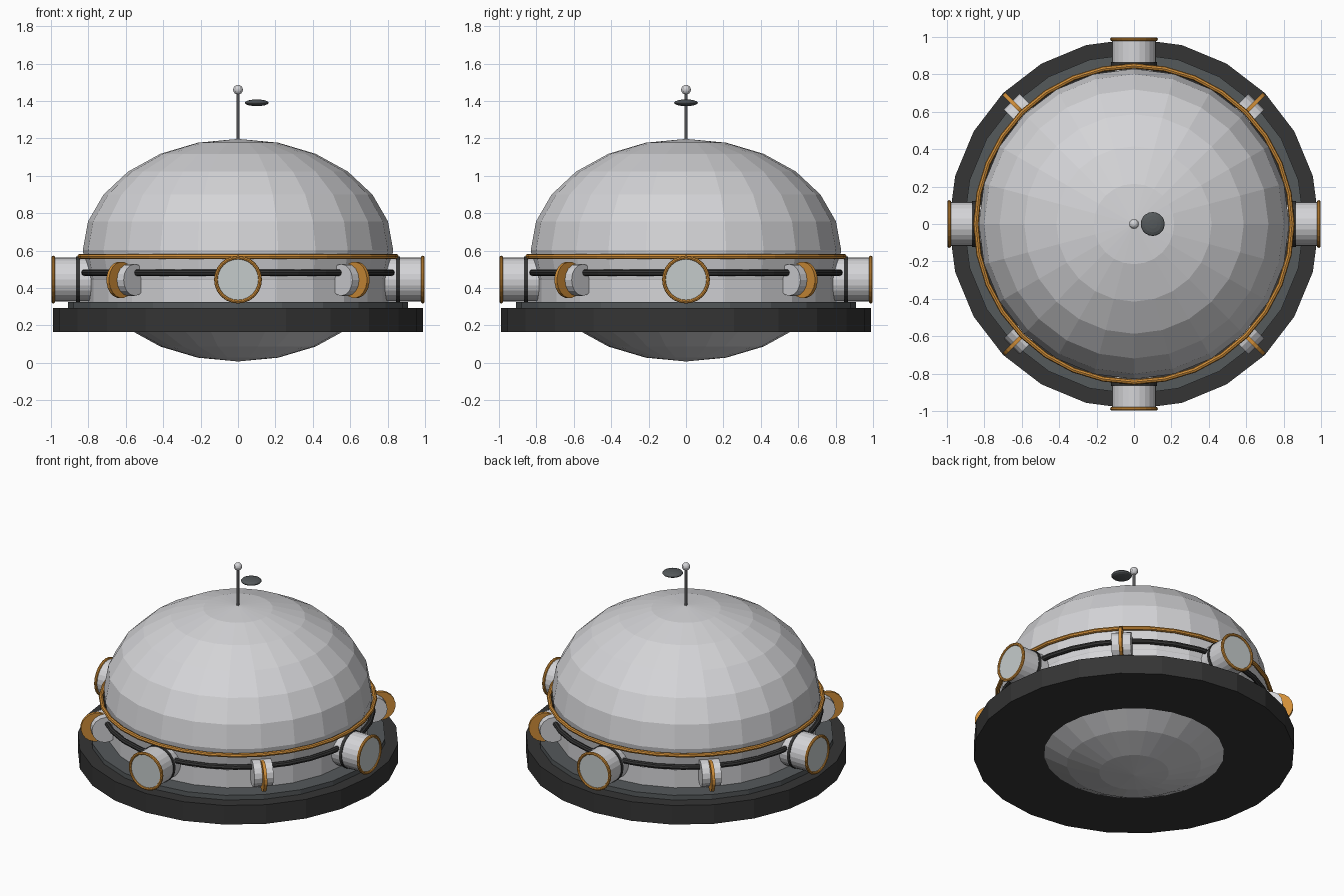
import bpy
from math import pi, sin, cos
from mathutils import Matrix, Vector

if "Cube" in bpy.data.objects:
    bpy.data.objects.remove(bpy.data.objects["Cube"])


def material(name, r, g, b):
    m = bpy.data.materials.new(name)
    m.use_nodes = True
    m.diffuse_color = (r, g, b, 1)
    m.node_tree.nodes["Principled BSDF"].inputs["Base Color"].default_value = (r, g, b, 1)
    return m


HULL = material("pale hull", 0.66, 0.66, 0.68)
LENS = material("window grey", 0.56, 0.60, 0.60)
DARK = material("dark base", 0.035, 0.035, 0.035)
STEP = material("slate grey", 0.09, 0.10, 0.105)
TRIM = material("orange trim", 0.63, 0.27, 0.04)
METAL = material("antenna metal", 0.30, 0.30, 0.31)


def finish(name, mat):
    ob = bpy.context.object
    ob.name = name
    ob.data.materials.clear()
    ob.data.materials.append(mat)
    return ob


def drum(name, mat, r, depth, loc, axis=(0, 0, 1), sides=24):
    bpy.ops.mesh.primitive_cylinder_add(vertices=sides, radius=r, depth=depth)
    ob = finish(name, mat)
    rot = Vector((0, 0, 1)).rotation_difference(Vector(axis)).to_matrix().to_4x4()
    # start at a vertex on the x axis
    ob.matrix_world = Matrix.Translation(loc) @ rot
    return ob


def ring(name, mat, major, minor, loc, axis=(0, 0, 1), sides=24):
    bpy.ops.mesh.primitive_torus_add(major_segments=sides, minor_segments=8,
                                     major_radius=major, minor_radius=minor)
    ob = finish(name, mat)
    rot = Vector((0, 0, 1)).rotation_difference(Vector(axis)).to_matrix().to_4x4()
    ob.matrix_world = Matrix.Translation(loc) @ rot
    return ob


def ball(name, mat, size, loc, segs=24, rings=12):
    bpy.ops.mesh.primitive_uv_sphere_add(segments=segs, ring_count=rings, radius=1, location=loc)
    ob = finish(name, mat)
    ob.scale = size
    return ob


# Hull and base
ball("dome", HULL, (0.83, 0.83, 0.595), (0, 0, 0.602))
drum("hull_wall", HULL, 0.80, 0.26, (0, 0, 0.44))
drum("base_disc", DARK, 0.99, 0.13, (0, 0, 0.229))
drum("base_step", STEP, 0.91, 0.04, (0, 0, 0.306))
ring("trim_ring", TRIM, 0.845, 0.014, (0, 0, 0.568), sides=32)
ring("rail_ring", DARK, 0.832, 0.017, (0, 0, 0.482), sides=32)

# Antenna with floating saucer
drum("antenna_rod", METAL, 0.008, 0.27, (0, 0, 1.32), sides=8)
ball("antenna_tip", HULL, (0.026, 0.026, 0.026), (0, 0, 1.46), 12, 8)
ball("saucer", STEP, (0.064, 0.064, 0.018), (0.1, 0, 1.39), 20, 8)

# Round ports at the four sides
for i, side in enumerate(("left", "back", "right", "front")):
    a = i * pi / 2
    out = Vector((cos(a), sin(a), 0))
    mid = Vector((0, 0, 0.445))
    drum(side + "_port", HULL, 0.118, 0.20, mid + out * 0.885, out)
    drum(side + "_port_collar", DARK, 0.122, 0.02, mid + out * 0.855, out)
    drum(side + "_port_window", LENS, 0.117, 0.008, mid + out * 0.986, out)
    ring(side + "_port_rim", TRIM, 0.118, 0.010, mid + out * 0.988, out)

# Thruster drums with orange fins on the diagonals
for i, side in enumerate(("back_left", "back_right", "front_right", "front_left")):
    a = pi / 4 + i * pi / 2
    out = Vector((cos(a), sin(a), 0))
    across = Vector((-sin(a), cos(a), 0))
    mid = Vector((0, 0, 0.443))
    drum(side + "_thruster", HULL, 0.085, 0.12, mid + out * 0.84, across, 16)
    drum(side + "_fin", TRIM, 0.097, 0.02, mid + out * 0.888, across, 20)
